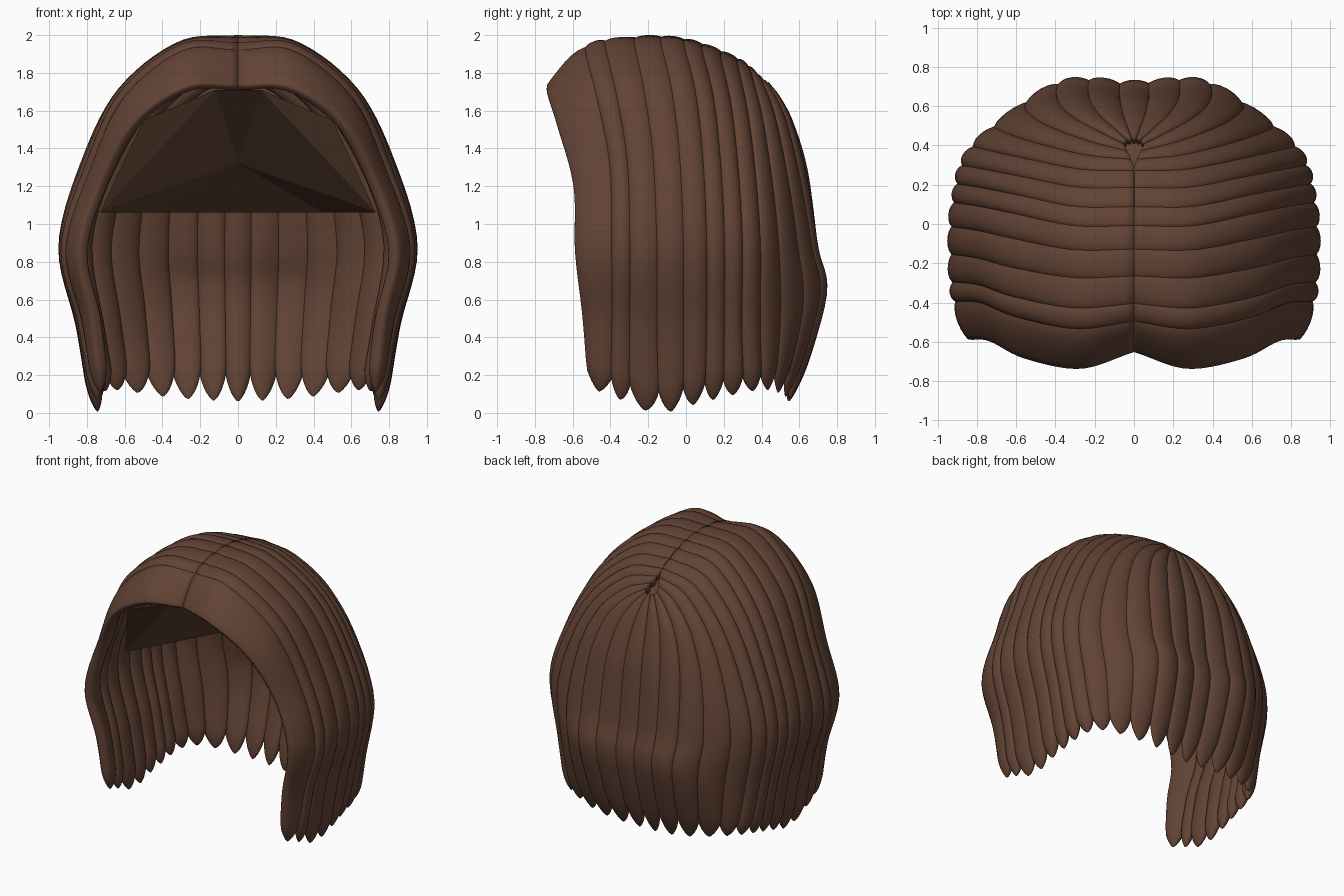
import bpy, math
from mathutils import Vector

if "Cube" in bpy.data.objects:
    bpy.data.objects.remove(bpy.data.objects["Cube"])

brown = bpy.data.materials.new("brown_hair")
brown.diffuse_color = (0.122, 0.056, 0.035, 1)
brown.use_nodes = True
brown.node_tree.nodes["Principled BSDF"].inputs["Base Color"].default_value = brown.diffuse_color

# Guide strands on the outer hair surface, front edge round to centre back
GUIDES = [
    [(0, -.66, 1.74), (.28, -.75, 1.735), (.57, -.70, 1.54), (.755, -.61, 1.2), (.86, -.60, .85), (.79, -.56, .5), (.75, -.53, .13)],
    [(0, -.50, 1.93), (.30, -.54, 1.93), (.62, -.48, 1.68), (.80, -.41, 1.3), (.93, -.40, .87), (.84, -.40, .47), (.78, -.41, .09)],
    [(0, -.28, 1.995), (.31, -.29, 1.965), (.63, -.24, 1.72), (.82, -.19, 1.35), (.95, -.17, .88), (.855, -.17, .45), (.785, -.16, .0)],
    [(0, .0, 1.985), (.31, .0, 1.95), (.61, .06, 1.71), (.81, .10, 1.35), (.935, .12, .9), (.85, .12, .45), (.78, .11, .06)],
    [(0, .28, 1.88), (.27, .29, 1.83), (.53, .34, 1.61), (.71, .38, 1.3), (.83, .41, .9), (.77, .41, .47), (.71, .42, .12)],
    [(.05, .41, 1.77), (.17, .47, 1.70), (.30, .54, 1.55), (.39, .61, 1.28), (.42, .68, .88), (.40, .72, .60), (.37, .57, .08)],
    [(0, .44, 1.75), (0, .50, 1.67), (0, .57, 1.53), (0, .645, 1.28), (0, .69, .88), (0, .73, .60), (0, .585, .06)],
]
GUIDES = [[Vector(p) for p in g] for g in GUIDES]
GUIDES.append([Vector((-p.x, p.y, p.z)) for p in GUIDES[5]])


def spline(pts, t):
    """Catmull-Rom through pts, t measured in point indices."""
    n = len(pts)
    i = min(max(int(math.floor(t)), 0), n - 2)
    f = t - i
    b, c = pts[i], pts[i + 1]
    a = pts[i - 1] if i > 0 else b * 2 - c
    d = pts[i + 2] if i + 2 < n else c * 2 - b
    return (b * 2 + (c - a) * f + (a * 2 - b * 5 + c * 4 - d) * f * f
            + (b * 3 - a - c * 3 + d) * f ** 3) * 0.5


def surface(u, t):
    return spline([spline(g, t) for g in GUIDES], u)


def make_object(name, verts, faces, smooth, mirror=False):
    me = bpy.data.meshes.new(name)
    me.from_pydata(verts, [], faces)
    me.materials.append(brown)
    for p in me.polygons:
        p.use_smooth = smooth
    ob = bpy.data.objects.new(name, me)
    bpy.context.collection.objects.link(ob)
    if mirror:
        m = ob.modifiers.new("mirror", 'MIRROR')
        m.use_mirror_merge = False
    return ob


def make_lock(name, u0, u1, mirror):
    """Closed flattened strand lying between two positions on the surface."""
    sides, start = 20, 5.58
    mid, half = (u0 + u1) / 2, (u1 - u0) / 2 * 1.16
    steps = [i * start / 36 for i in range(37)]
    steps += [start + (6 - start) * math.sin(k * math.pi / 16) for k in range(1, 8)] + [5.997]
    verts, faces = [], []
    for t in steps:
        taper = 1 if t < start else max(.02, (1 - ((t - start) / (6 - start)) ** 2)) ** .7
        crown = .018 + .024 * min(t / 2.5, 1)          # flatter near the parting
        for k in range(sides):
            a = 2 * math.pi * k / sides
            p = surface(max(0, mid + half * taper * math.cos(a)), t)
            out = Vector((p.x, .7 * p.y, p.z - min(p.z, 1.2))).normalized()
            s = math.sin(a)
            rise = crown * s if s > 0 else .05 * s
            verts.append(p + out * (taper * rise - crown))
    for r in range(len(steps) - 1):
        for k in range(sides):
            a, b = r * sides + k, r * sides + (k + 1) % sides
            faces.append((a, b, b + sides, a + sides))
    faces.append(tuple(range(sides))[::-1])
    faces.append(tuple(range(len(verts) - sides, len(verts))))
    return make_object(name, verts, faces, True, mirror)


# Side and back locks, mirrored across the parting
edges = [0, 1.0, 1.45, 2.05, 2.55, 2.97, 3.3, 3.63, 3.97, 4.3, 4.65, 5.02, 5.42, 5.81]
for i in range(len(edges) - 1):
    part = "side_lock" if edges[i] < 3.9 else "back_lock"
    make_lock(f"{part}_{i + 1}", edges[i], edges[i + 1], True)

# Single lock down the centre of the back
make_lock("centre_back_lock", 5.81, 6.19, False)

# Faceted scalp lining seen through the face opening
scalp = [(-.73, -.28, 1.06), (.73, -.28, 1.06), (0, .0, 1.32), (-.12, -.62, 1.71),
         (.12, -.62, 1.71), (-.45, .5, 1.06), (.45, .5, 1.06),
         (-.5, -.58, 1.55), (.5, -.58, 1.55)]
make_object("scalp_lining", scalp,
            [(0, 2, 3), (2, 4, 3), (2, 1, 4), (0, 5, 2), (5, 6, 2), (6, 1, 2),
             (0, 3, 7), (1, 8, 4)], False)
